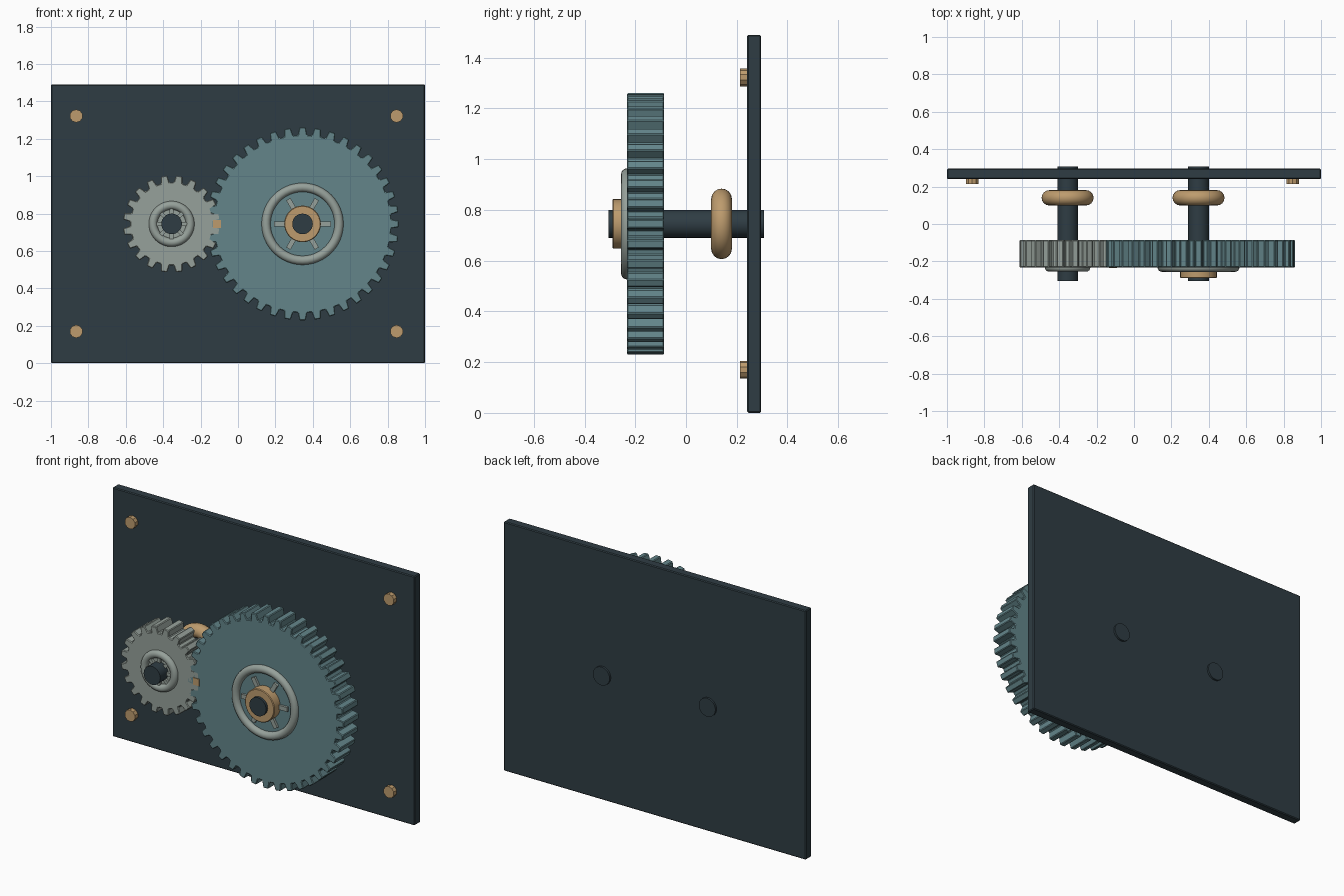
import bpy, bmesh, math
from mathutils import Matrix

if "Cube" in bpy.data.objects:
    bpy.data.objects.remove(bpy.data.objects["Cube"])


def material(name, rgb):
    m = bpy.data.materials.new(name)
    m.diffuse_color = (*rgb, 1)
    m.use_nodes = True
    m.node_tree.nodes["Principled BSDF"].inputs["Base Color"].default_value = m.diffuse_color
    return m


SLATE = material("dark slate", (0.028, 0.046, 0.057))
TEAL = material("muted teal", (0.125, 0.235, 0.255))
GREY = material("warm grey", (0.305, 0.355, 0.325))
BRASS = material("brass", (0.51, 0.33, 0.155))

AXLE_Z = 0.745
GEAR_FRONT, GEAR_BACK = -0.232, -0.086


def finish(obj, name, mat, bevel=0, smooth=True):
    obj.name = name
    obj.data.materials.append(mat)
    if bevel:
        mod = obj.modifiers.new("edge", 'BEVEL')
        mod.width, mod.segments = bevel, 1
        mod.limit_method, mod.angle_limit = 'ANGLE', math.radians(60)
    if smooth:
        bpy.ops.object.select_all(action='DESELECT')
        obj.select_set(True)
        bpy.context.view_layer.objects.active = obj
        bpy.ops.object.shade_smooth_by_angle(angle=math.radians(35))
    return obj


def box(name, x, y, z, mat, bevel=0, turn=0, pivot=None):
    """Box from three (low, high) ranges, optionally turned about a y axis."""
    me = bpy.data.meshes.new(name)
    bm = bmesh.new()
    bmesh.ops.create_cube(bm, size=1)
    for v in bm.verts:
        v.co = [r[0] + (c + 0.5) * (r[1] - r[0]) for r, c in zip((x, y, z), v.co)]
    if pivot:
        bm.transform(Matrix.Translation(pivot) @ Matrix.Rotation(turn, 4, 'Y'))
    bm.to_mesh(me)
    bm.free()
    obj = bpy.data.objects.new(name, me)
    bpy.context.collection.objects.link(obj)
    return finish(obj, name, mat, bevel, smooth=False)


def rod(name, x, z, r, y0, y1, mat, sides=32, bevel=0):
    bpy.ops.mesh.primitive_cylinder_add(vertices=sides, radius=r, depth=y1 - y0,
                                        location=(x, (y0 + y1) / 2, z),
                                        rotation=(math.pi / 2, 0, 0))
    return finish(bpy.context.object, name, mat, bevel)


def ring(name, x, y, major, minor, mat):
    bpy.ops.mesh.primitive_torus_add(major_segments=48, minor_segments=16,
                                     major_radius=major, minor_radius=minor,
                                     location=(x, y, AXLE_Z),
                                     rotation=(math.pi / 2, 0, 0))
    return finish(bpy.context.object, name, mat)


def gear(name, x, teeth, root, tip, phase, mat):
    """Spur gear extruded from a trapezoid tooth outline."""
    bm = bmesh.new()
    pitch = 2 * math.pi / teeth
    outline = []
    for i in range(teeth):
        for offset, r in ((-0.33, root), (-0.21, tip), (0.21, tip), (0.33, root)):
            a = phase + (i + offset) * pitch
            outline.append(bm.verts.new((x + r * math.cos(a), GEAR_FRONT,
                                         AXLE_Z + r * math.sin(a))))
    face = bm.faces.new(outline)
    new = bmesh.ops.extrude_face_region(bm, geom=[face])["geom"]
    bmesh.ops.translate(bm, vec=(0, GEAR_BACK - GEAR_FRONT, 0),
                        verts=[g for g in new if isinstance(g, bmesh.types.BMVert)])
    bmesh.ops.recalc_face_normals(bm, faces=bm.faces)
    me = bpy.data.meshes.new(name)
    bm.to_mesh(me)
    bm.free()
    obj = bpy.data.objects.new(name, me)
    bpy.context.collection.objects.link(obj)
    return finish(obj, name, mat, 0.004, smooth=False)


def spokes(name, x, count, inner, outer, width):
    for i in range(count):
        box(f"{name}_{i + 1}", (inner, outer), (-0.246, -0.225),
            (-width / 2, width / 2), GREY,
            turn=i * 2 * math.pi / count, pivot=(x, 0, AXLE_Z))


# Back plate and its corner bolts
box("back_plate", (-1, 1), (0.241, 0.296), (0, 1.49), SLATE, 0.005)
for x in (-0.865, 0.848):
    for z in (0.17, 1.322):
        rod("corner_bolt", x, z, 0.035, 0.213, 0.245, BRASS, 10)

# Axles with brass collars
for side, x in (("small", -0.355), ("large", 0.345)):
    rod(side + "_axle", x, AXLE_Z, 0.055, -0.306, 0.308, SLATE, 28)
    ring(side + "_collar", x, 0.14, 0.098, 0.041, BRASS)

# Small gear with ring and short spokes
gear("small_gear", -0.355, 20, 0.222, 0.26, math.pi / 20, GREY)
ring("small_gear_ring", -0.355, GEAR_FRONT, 0.099, 0.023, GREY)
spokes("small_gear_spoke", -0.355, 8, 0.05, 0.085, 0.02)

# Large gear with ring, spokes and hub
gear("large_gear", 0.345, 40, 0.475, 0.516, 0, TEAL)
ring("large_gear_ring", 0.345, GEAR_FRONT, 0.195, 0.024, GREY)
spokes("large_gear_spoke", 0.345, 6, 0.08, 0.152, 0.026)
rod("large_gear_hub", 0.345, AXLE_Z, 0.098, -0.29, -0.2, BRASS, 32, 0.004)

# Brass marker where the gears mesh
box("mesh_marker", (-0.134, -0.092), (-0.236, -0.15), (0.724, 0.766), BRASS)
